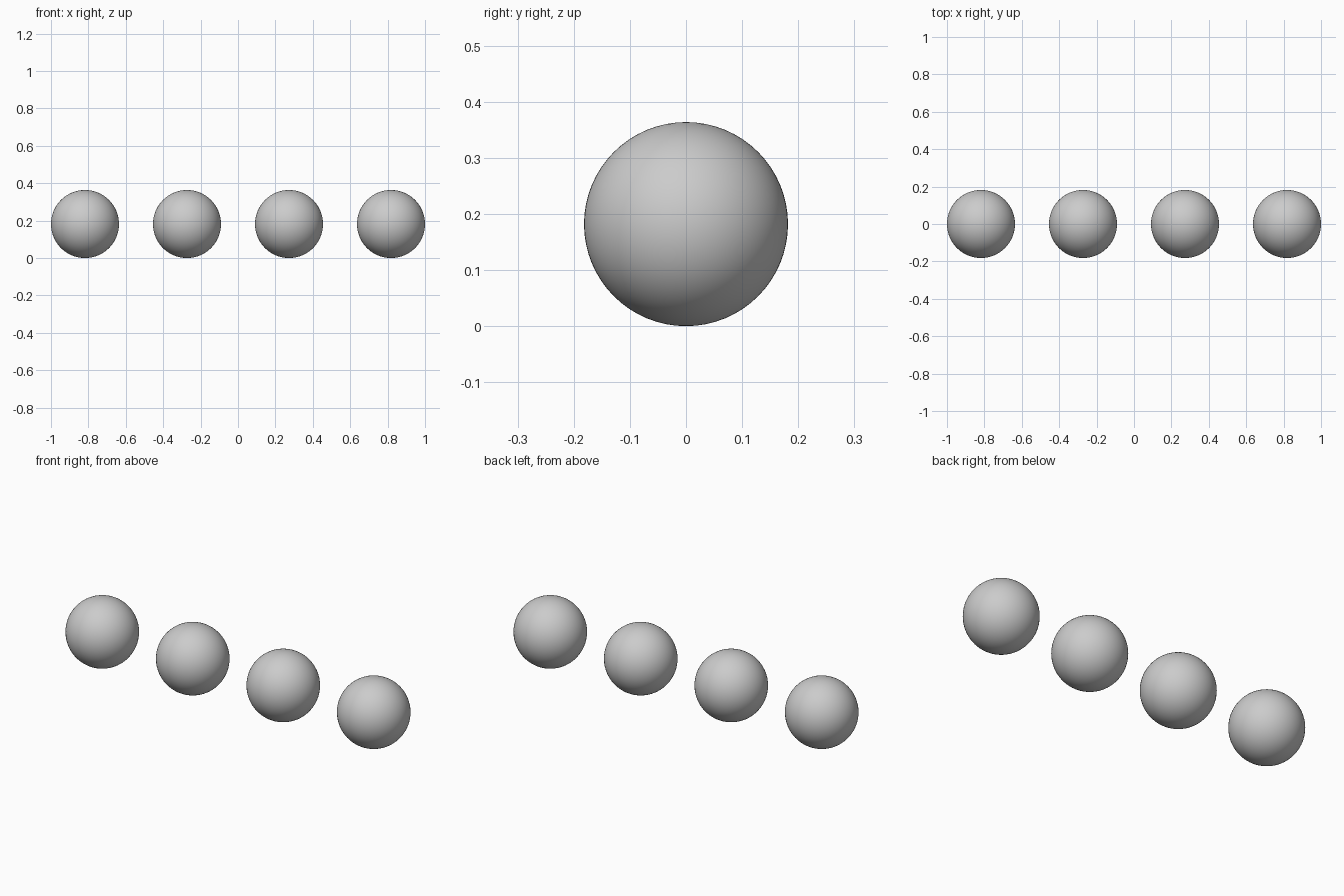
import bpy

if "Cube" in bpy.data.objects:
    bpy.data.objects.remove(bpy.data.objects["Cube"])

RADIUS = 2 / 11          # four balls with gaps of one radius span 2 units
SPACING = 3 * RADIUS

# Row of four identical smooth balls resting on the ground
for i in range(4):
    bpy.ops.mesh.primitive_uv_sphere_add(
        segments=64, ring_count=32, radius=RADIUS,
        location=((i - 1.5) * SPACING, 0, RADIUS))
    ball = bpy.context.object
    ball.name = f"ball_{i + 1}"
    bpy.ops.object.shade_smooth()
